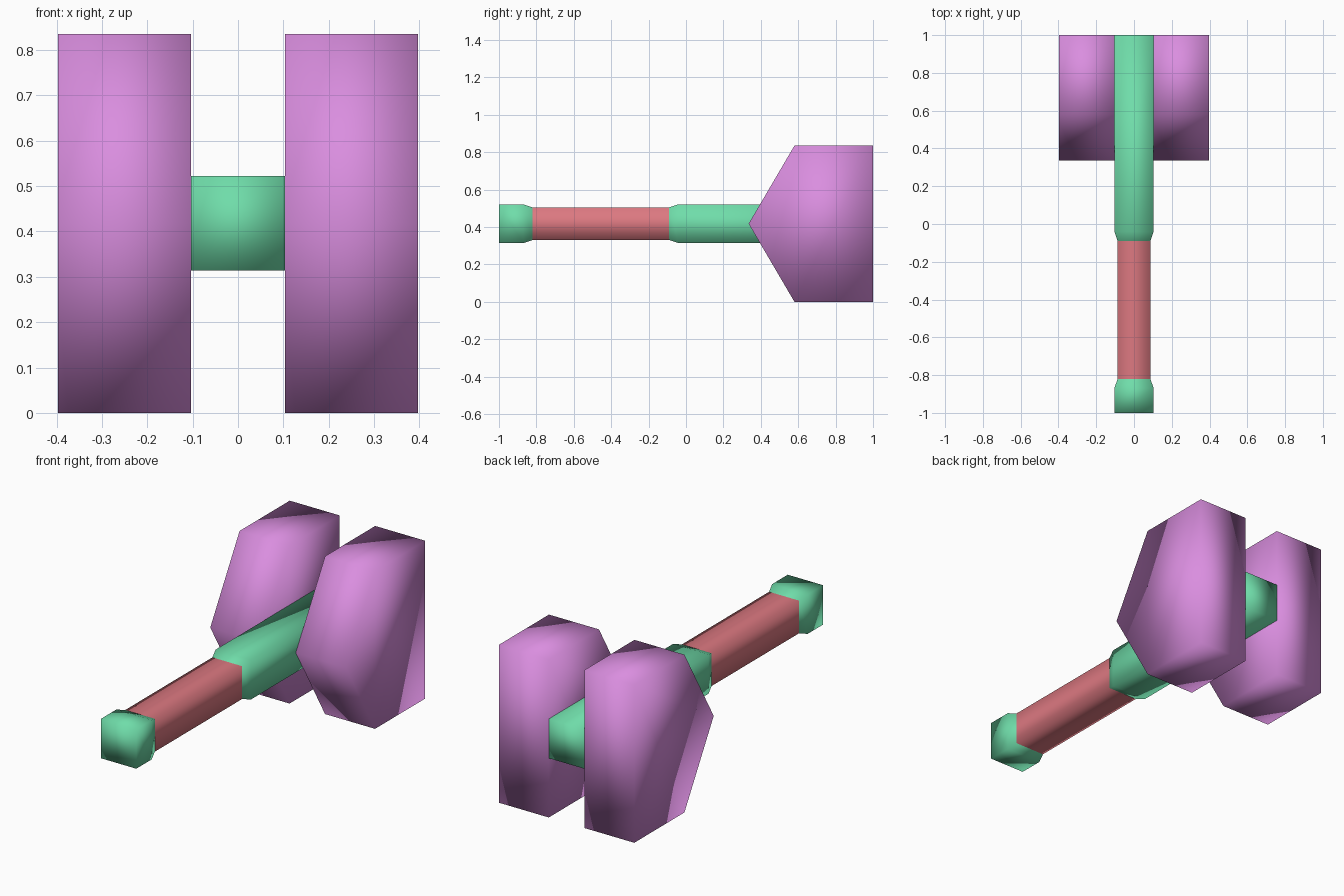
import bpy

if "Cube" in bpy.data.objects:
    bpy.data.objects.remove(bpy.data.objects["Cube"])

MID = 0.418  # height of the handle axis


def material(name, color):
    mat = bpy.data.materials.new(name)
    mat.diffuse_color = (*color, 1)
    mat.use_nodes = True
    mat.node_tree.nodes["Principled BSDF"].inputs["Base Color"].default_value = mat.diffuse_color
    return mat


def add_mesh(name, verts, faces, mat):
    mesh = bpy.data.meshes.new(name)
    mesh.from_pydata(verts, [], faces)
    mesh.materials.append(mat)
    for p in mesh.polygons:
        p.use_smooth = True
    obj = bpy.data.objects.new(name, mesh)
    bpy.context.collection.objects.link(obj)
    return obj


def loft(name, rings, mat, cap_start=False, cap_end=False):
    """Join equal-sized rings of points, ordered clockwise seen along the path."""
    n = len(rings[0])
    verts = [v for ring in rings for v in ring]
    faces = [(i * n + j, i * n + (j + 1) % n, (i + 1) * n + (j + 1) % n, (i + 1) * n + j)
             for i in range(len(rings) - 1) for j in range(n)]
    if cap_start:
        faces.append(tuple(reversed(range(n))))
    if cap_end:
        faces.append(tuple(range(len(verts) - n, len(verts))))
    return add_mesh(name, verts, faces, mat)


def square_bar(name, sections, mat, **caps):
    """Square bar along y from (y, half width) sections."""
    rings = [[(-h, y, MID - h), (-h, y, MID + h), (h, y, MID + h), (h, y, MID - h)]
             for y, h in sections]
    return loft(name, rings, mat, **caps)


green = material("green", (0.16, 0.72, 0.40))
red = material("red", (0.72, 0.19, 0.22))
purple = material("purple", (0.70, 0.27, 0.74))

# Handle: pommel, grip and shaft meet end to end
square_bar("pommel", [(-1, 0.104), (-0.87, 0.104), (-0.82, 0.087)], green, cap_start=True)
square_bar("grip", [(-0.82, 0.087), (-0.09, 0.087)], red)
square_bar("shaft", [(-0.09, 0.087), (-0.04, 0.104), (1, 0.104)], green, cap_end=True)

# Pair of pointed head blocks, one on each side of the shaft
profile = [(0.335, MID), (0.58, 0), (1, 0), (1, 2 * MID), (0.58, 2 * MID)]
for name, x0, x1 in (("left_head", -0.397, -0.104), ("right_head", 0.104, 0.397)):
    rings = [[(x, y, z) for y, z in profile] for x in (x0, x1)]
    loft(name, rings, purple, cap_start=True, cap_end=True)

# Make every face point outward
import bmesh
for obj in bpy.context.collection.objects:
    bm = bmesh.new()
    bm.from_mesh(obj.data)
    if obj.name.endswith("head"):
        bmesh.ops.recalc_face_normals(bm, faces=bm.faces)
    else:
        axis_faces = [f for f in bm.faces if abs(f.normal.y) < 0.9]
        for f in bm.faces:
            c = f.calc_center_median()
            out = (c.x * f.normal.x + (c.z - MID) * f.normal.z) if f in axis_faces else c.y * f.normal.y
            if out < 0:
                f.normal_flip()
    bm.to_mesh(obj.data)
    bm.free()
